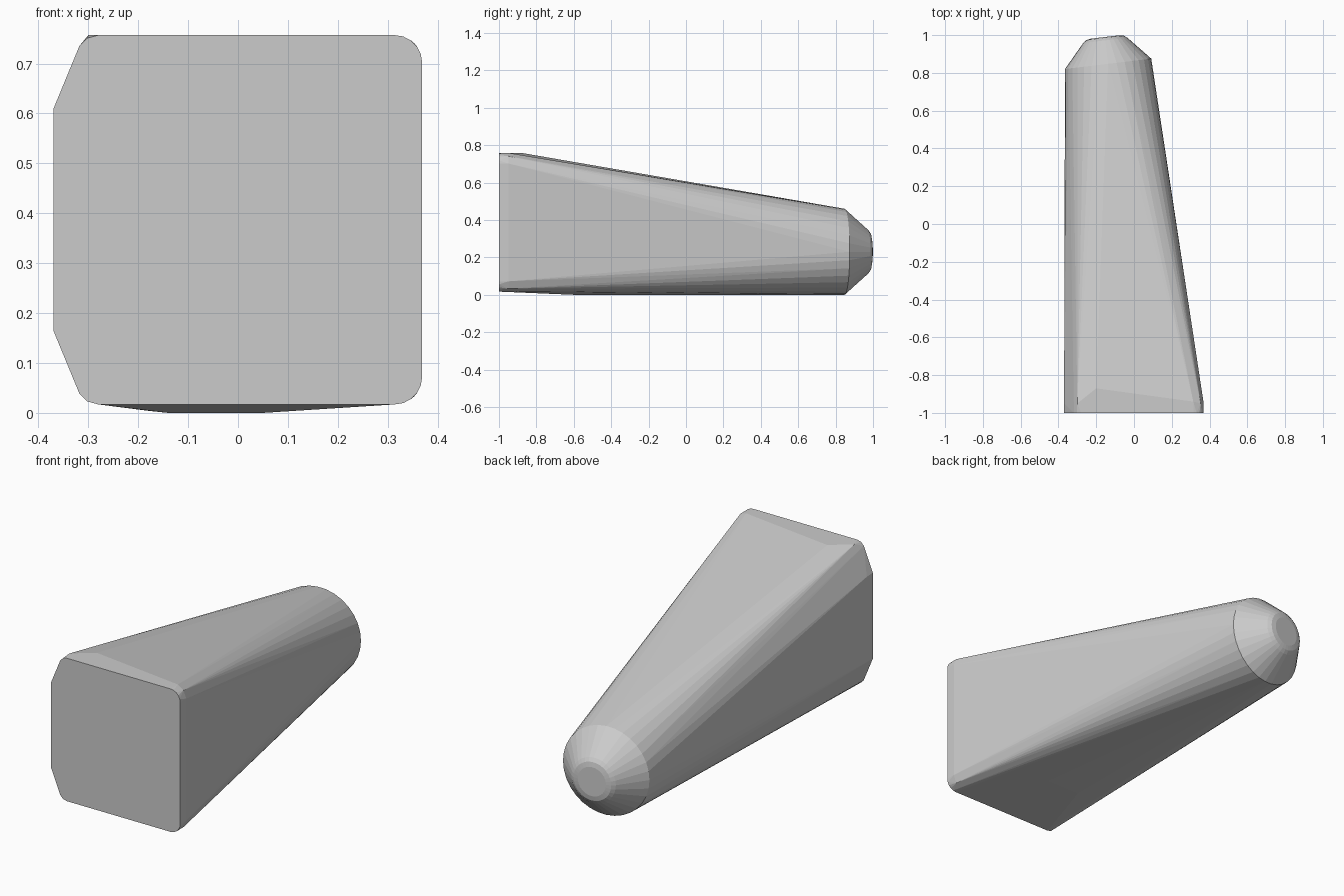
import bpy, bmesh
from math import sin, cos, pi, radians
from mathutils import Vector

if "Cube" in bpy.data.objects:
    bpy.data.objects.remove(bpy.data.objects["Cube"])

bm = bmesh.new()


def add(x, y, z):
    bm.verts.new((x, y, z))


# Flat front plate: rounded right corners, long chamfers on the left
LOW, HIGH, R = 0.017, 0.757, 0.055
MID = (LOW + HIGH) / 2
for s in (-1, 1):
    edge = MID + s * (HIGH - LOW) / 2
    for i in range(6):
        a = i / 5 * pi / 2
        add(0.369 - R + R * cos(a), -1, edge - s * R * (1 - sin(a)))
    for x, inset in ((-0.28, 0), (-0.302, 0.006), (-0.318, 0.022), (-0.37, 0.148), (-0.37, 0.15)):
        add(x, -1, edge - s * inset)
    # Short straight collar behind the plate
    add(0.369, -0.95, edge - s * R)
    add(0.353, -0.95, edge - s * 0.016)
    add(-0.37, -0.95, edge - s * 0.15)
for x, y in ((-0.3, -0.95), (-0.2, -0.87), (0.314, -0.94)):
    add(x, y, HIGH)

# Flat underside
for x in (-0.14, 0.05):
    add(x, -0.6, 0)

# Tilted round end with a bevelled cap
axis = Vector((-0.12, 1, 0)).normalized()
side = Vector((1, 0.12, 0)).normalized()
up = Vector((0, 0, 1))
for r, d in ((0.23, 0), (0.118, 0.125), (0.1, 0.138), (0.075, 0.143)):
    c = Vector((-0.137, 0.848, 0.23)) + axis * d
    for i in range(32):
        a = 2 * pi * i / 32
        bm.verts.new(c + side * (r * cos(a)) + up * (r * sin(a)))

# Skin all sections as one tapered body
res = bmesh.ops.convex_hull(bm, input=bm.verts[:])
bmesh.ops.delete(bm, geom=[v for v in bm.verts if not v.link_faces], context='VERTS')
bmesh.ops.dissolve_limit(bm, angle_limit=radians(0.5), verts=bm.verts[:], edges=bm.edges[:])
bmesh.ops.recalc_face_normals(bm, faces=bm.faces[:])

mesh = bpy.data.meshes.new("tapered_body")
bm.to_mesh(mesh)
bm.free()
body = bpy.data.objects.new("tapered_body", mesh)
bpy.context.collection.objects.link(body)
bpy.context.view_layer.objects.active = body
body.select_set(True)
bpy.ops.object.shade_flat()
